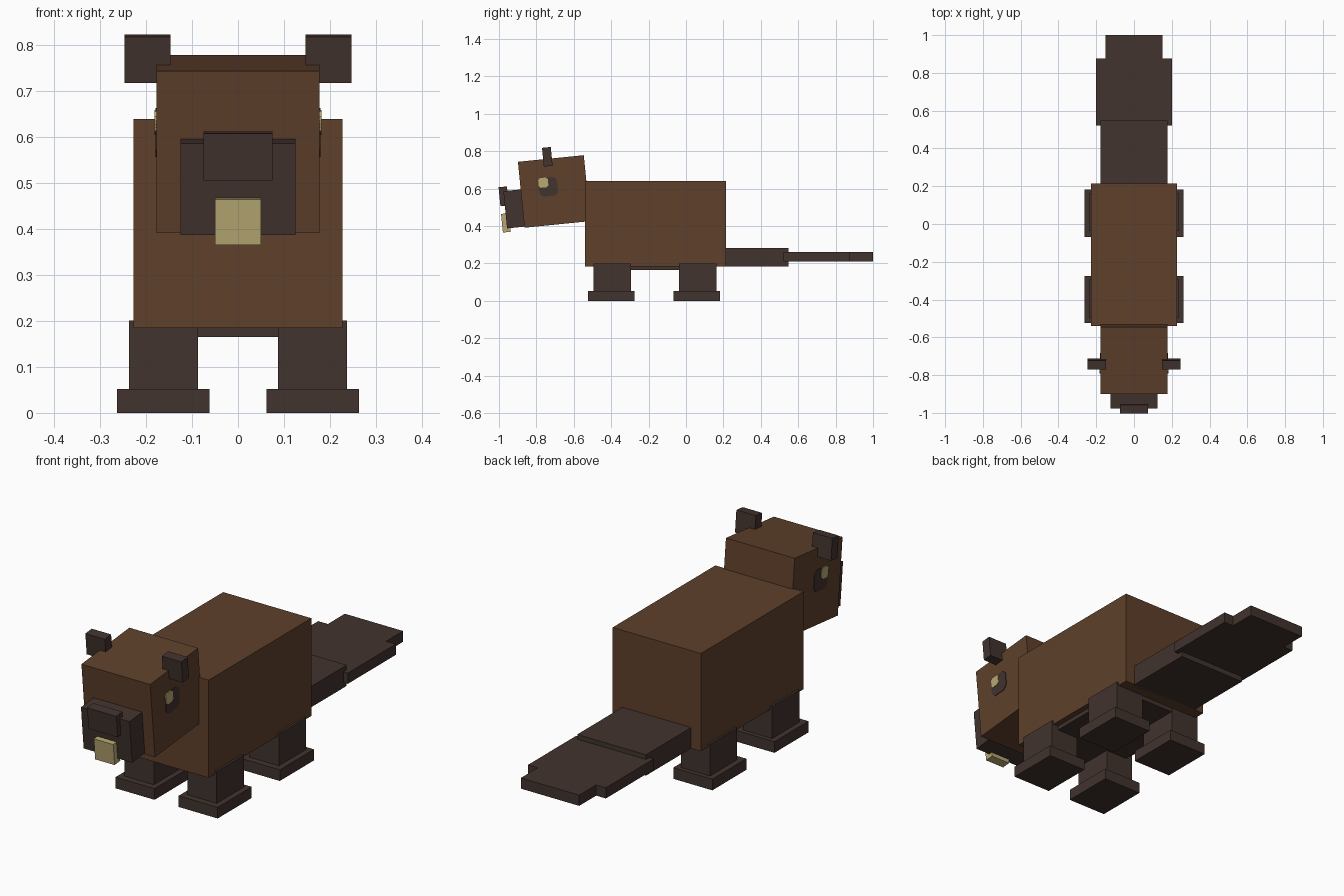
import bpy, bmesh, math
from mathutils import Matrix, Vector

cube = bpy.data.objects.get("Cube")
if cube:
    bpy.data.objects.remove(cube, do_unlink=True)


def material(name, rgb):
    m = bpy.data.materials.new(name)
    m.use_nodes = True
    m.diffuse_color = (*rgb, 1)
    m.node_tree.nodes["Principled BSDF"].inputs["Base Color"].default_value = (*rgb, 1)
    return m


brown = material("brown fur", (0.112, 0.051, 0.024))
dark = material("dark brown", (0.053, 0.033, 0.027))
cream = material("cream", (0.479, 0.392, 0.168))

# Head parts share one slightly nodding frame
HEAD = Matrix.Translation((0, -0.705, 0.585)) @ Matrix.Rotation(math.radians(5.7), 4, 'X')


def box(name, mat, center, size, frame=None, chamfer=0):
    bm = bmesh.new()
    bmesh.ops.create_cube(bm, size=1)
    bmesh.ops.scale(bm, vec=size, verts=bm.verts)
    if chamfer:
        # Cut the corners of the outline seen from the side
        edges = [e for e in bm.edges
                 if abs(e.verts[0].co.x - e.verts[1].co.x) > size[0] / 2]
        bmesh.ops.bevel(bm, geom=edges, offset=chamfer, segments=1, affect='EDGES')
    bm.transform((frame or Matrix()) @ Matrix.Translation(center))
    mesh = bpy.data.meshes.new(name)
    bm.to_mesh(mesh)
    bm.free()
    mesh.materials.append(mat)
    obj = bpy.data.objects.new(name, mesh)
    bpy.context.collection.objects.link(obj)
    return obj


def span(name, mat, half_width, y, z):
    """Box centred on x = 0, given by its y and z ranges."""
    box(name, mat, (0, sum(y) / 2, sum(z) / 2),
        (2 * half_width, y[1] - y[0], z[1] - z[0]))


# Body and belly
span("body", brown, 0.227, (-0.54, 0.215), (0.185, 0.64))
span("belly", dark, 0.2, (-0.49, 0.16), (0.165, 0.2))

# Flat tail
span("tail_base", dark, 0.177, (0.2, 0.547), (0.185, 0.282))
span("tail_paddle", dark, 0.2, (0.522, 0.875), (0.21, 0.26))
span("tail_tip", dark, 0.15, (0.86, 1.0), (0.21, 0.26))

# Head, snout, nose and teeth
box("head", brown, (0, 0, 0), (0.354, 0.354, 0.354), HEAD)
box("snout", dark, (0, -0.22, -0.0715), (0.25, 0.1, 0.2), HEAD)
box("nose", dark, (0, -0.271, 0.001), (0.15, 0.045, 0.102), HEAD)
box("teeth", cream, (0, -0.2735, -0.1415), (0.1, 0.042, 0.1), HEAD)

# Paired parts
for side, s in (("left", 1), ("right", -1)):
    box(side + "_ear", dark, (s * 0.197, -0.018, 0.188), (0.1, 0.047, 0.101), HEAD)
    box(side + "_eye", dark, (s * 0.177, -0.029, 0.028), (0.006, 0.1, 0.1), HEAD, 0.018)
    box(side + "_eye_glint", cream, (s * 0.178, -0.053, 0.0525), (0.008, 0.052, 0.052), HEAD, 0.01)
    for end, y in (("front", -0.4), ("back", 0.057)):
        box(f"{end}_{side}_leg", dark, (s * 0.162, y + 0.005, 0.125), (0.15, 0.2, 0.152))
        box(f"{end}_{side}_foot", dark, (s * 0.1625, y, 0.026), (0.201, 0.25, 0.052))
